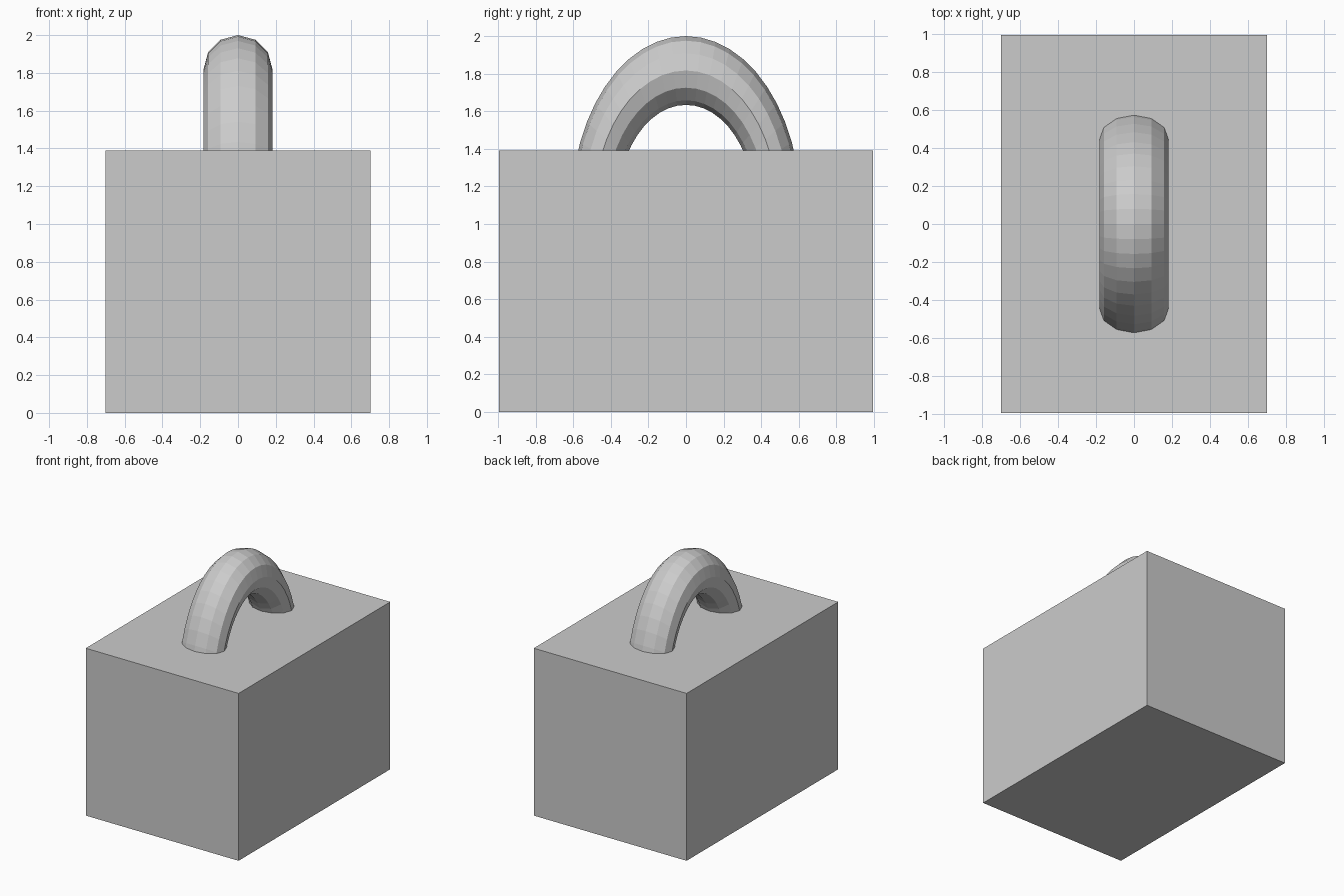
import bpy
import math

if "Cube" in bpy.data.objects:
    bpy.data.objects.remove(bpy.data.objects["Cube"])

# Solid block body
bpy.ops.mesh.primitive_cube_add(size=1, location=(0, 0, 0.695))
body = bpy.context.object
body.name = "block"
body.scale = (1.404, 1.99, 1.39)

# Ring handle, narrowed along y, with its lower part sunk into the block
bpy.ops.mesh.primitive_torus_add(
    major_segments=48, minor_segments=12,
    major_radius=0.734, minor_radius=0.183,
    location=(0, 0, 1.083), rotation=(0, math.pi / 2, 0))
handle = bpy.context.object
handle.name = "ring_handle"
handle.scale = (1, 0.665, 1)
